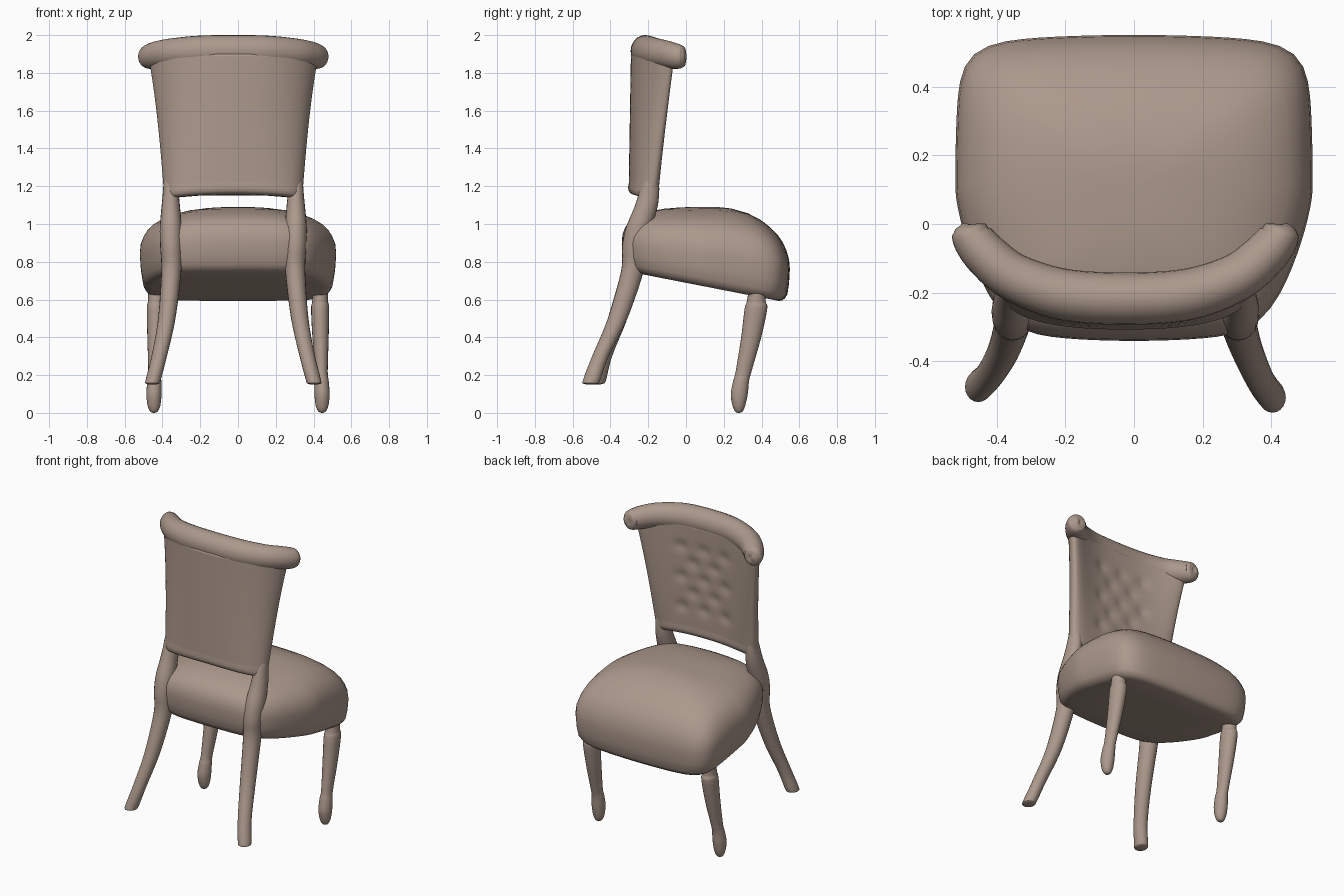
import bpy, bmesh, math
from mathutils import Vector

if "Cube" in bpy.data.objects:
    bpy.data.objects.remove(bpy.data.objects["Cube"])

fabric = bpy.data.materials.new("taupe fabric")
fabric.diffuse_color = (0.41, 0.315, 0.26, 1)
fabric.use_nodes = True
fabric.node_tree.nodes["Principled BSDF"].inputs["Base Color"].default_value = fabric.diffuse_color

BACK_X = -0.025   # the backrest and rear legs sit slightly off centre


def lerp(a, b, t):
    return a + (b - a) * t


def loft(name, rings):
    """Skin a list of equal-length closed rings and cap both ends."""
    bm = bmesh.new()
    vs = [[bm.verts.new(p) for p in r] for r in rings]
    n = len(rings[0])
    for a, b in zip(vs, vs[1:]):
        for i in range(n):
            j = (i + 1) % n
            bm.faces.new((a[i], a[j], b[j], b[i]))
    bm.faces.new(vs[0][::-1])
    bm.faces.new(vs[-1])
    bmesh.ops.recalc_face_normals(bm, faces=bm.faces)
    me = bpy.data.meshes.new(name)
    bm.to_mesh(me)
    bm.free()
    me.materials.append(fabric)
    for p in me.polygons:
        p.use_smooth = True
    ob = bpy.data.objects.new(name, me)
    bpy.context.collection.objects.link(ob)
    return ob


def smooth_path(keys, steps=5):
    """Catmull-Rom interpolation of key tuples."""
    ks = [Vector(k) for k in keys]
    out = []
    for i in range(len(ks) - 1):
        p0, p1, p2, p3 = ks[max(i - 1, 0)], ks[i], ks[i + 1], ks[min(i + 2, len(ks) - 1)]
        for s in range(steps):
            t = s / steps
            out.append(0.5 * (2 * p1 + (p2 - p0) * t + (2 * p0 - 5 * p1 + 4 * p2 - p3) * t * t
                              + (3 * p1 - p0 - 3 * p2 + p3) * t ** 3))
    return out + [ks[-1]]


def leg(name, keys, n=20):
    """Upright turned part; keys are (x, y, z, rx, ry)."""
    rings = []
    for x, y, z, rx, ry in smooth_path(keys):
        rings.append([(x + rx * math.cos(2 * math.pi * i / n),
                       y + ry * math.sin(2 * math.pi * i / n), z) for i in range(n)])
    return loft(name, rings)


# Seat: domed cushion with a sloping underside, narrowing towards the back
def seat_ring(scale, h, n=88):
    ring = []
    for i in range(n):
        a = 2 * math.pi * i / n
        c, s = math.cos(a), math.sin(a)
        r = (abs(c) ** 8 + abs(s) ** 8) ** (-1 / 8)
        taper = 1 - (0.28 * abs(r * s) ** 1.5 if s < 0 else 0.03 * (r * s) ** 2)
        x = 0.52 * r * c * taper * scale
        y = 0.105 + (0.445 - 0.025 * (r * c) ** 2) * r * s * scale
        low = 0.755 - 0.195 * (y + 0.34)
        top = 1.09 - 0.7 * max(0, y - 0.15) ** 2 - 0.12 * x * x
        ring.append((x, y, lerp(low, top, h)))
    return ring


seat_profile = [(0.02, 0), (0.5, 0), (0.87, 0), (0.91, 0.015), (0.945, 0.055), (0.97, 0.11),
                (0.99, 0.26), (1, 0.45), (0.99, 0.58), (0.96, 0.68), (0.92, 0.76), (0.86, 0.83),
                (0.77, 0.89), (0.65, 0.94), (0.5, 0.975), (0.3, 0.995), (0.15, 1), (0.02, 1)]
loft("seat", [seat_ring(s, h) for s, h in seat_profile])

# Backrest: curved, flaring panel with padded, tufted front
tufts = [(x * 0.16 + (0.08 if r % 2 else 0), 1.35 + 0.1 * r)
         for r in range(5) for x in ((-1, 0) if r % 2 else (-1, 0, 1))]


def back_ring(z, thick, n=96):
    t = (z - 1.16) / 0.72
    half = 0.365 + 0.058 * t + 0.025 * t ** 3
    ring = []
    for i in range(n):
        a = 2 * math.pi * i / n
        u = math.cos(a)
        v = math.copysign(max(0, 1 - abs(u) ** 8) ** 0.5, math.sin(a))
        x = half * u
        depth = 0.066 if v < 0 else 0.082 - 0.022 * u * u
        y = lerp(-0.238, -0.226, t) + lerp(0.05, 0.145, t) * abs(u) ** 2.5 + depth * thick * v
        if v > 0:
            for tx, tz in tufts:
                y -= 0.012 * math.exp(-((x - tx) ** 2 + (z - tz) ** 2) / 0.0012)
        ring.append((x + BACK_X, y, z - 0.02 * u * u * (1 - t)))
    return ring


back_levels = [(1.155, 0.1), (1.157, 0.5), (1.163, 0.85), (1.175, 1.0), (1.195, 1.05), (1.215, 1)]
back_levels += [(1.215 + 0.685 * k / 48, 1) for k in range(1, 49)]
loft("backrest", [back_ring(z, t) for z, t in back_levels])

# Top roll: padded tube bent around the top of the backrest, with rounded ends
half_path = [(0, -0.217, 1.916, 0.076), (0.18, -0.205, 1.914, 0.075), (0.32, -0.157, 1.906, 0.07),
             (0.398, -0.097, 1.897, 0.066), (0.442, -0.045, 1.888, 0.06),
             (0.453, -0.015, 1.886, 0.05), (0.456, -0.003, 1.885, 0.03), (0.456, 0, 1.885, 0.005)]
keys = [(-x, y, z, r) for x, y, z, r in half_path[:0:-1]] + half_path
path = smooth_path(keys, 6)
rings = []
for i, p in enumerate(path):
    d = path[min(i + 1, len(path) - 1)] - path[max(i - 1, 0)]
    side = Vector((-d.y, d.x, 0)).normalized()
    ring = []
    for k in range(24):
        a = 2 * math.pi * k / 24
        ring.append(Vector((p.x + BACK_X, p.y, p.z)) + side * p[3] * math.cos(a)
                    + Vector((0, 0, p[3] * 1.11 * math.sin(a))))
    rings.append(ring)
loft("top_roll", rings)

for s, label in ((-1, "left"), (1, "right")):
    # Rear leg: runs from the backrest through the seat and kicks out behind
    foot_y = -0.505 if s > 0 else -0.475
    rear = [(0.335, -0.17, 1.34, 0.012, 0.015), (0.333, -0.185, 1.23, 0.034, 0.042),
            (0.331, -0.198, 1.15, 0.043, 0.055),
            (0.331, -0.215, 1.08, 0.05, 0.062), (0.331, -0.25, 0.98, 0.058, 0.068),
            (0.329, -0.272, 0.88, 0.058, 0.066),
            (0.328, -0.284, 0.75, 0.053, 0.06), (0.352, -0.362, 0.5, 0.046, 0.052),
            (0.392, lerp(-0.375, foot_y, 0.6), 0.3, 0.041, 0.044),
            (0.424, foot_y + 0.006, 0.175, 0.04, 0.046), (0.428, foot_y, 0.155, 0.034, 0.038),
            (0.428, foot_y, 0.15, 0.01, 0.01)]
    leg("rear_leg_" + label, [(s * x + BACK_X, y, z, rx, ry) for x, y, z, rx, ry in rear])
    # Front leg: turned, tapering to a small bulb foot
    front = [(0.435, 0.378, 0.66, 0.04, 0.045), (0.435, 0.372, 0.59, 0.042, 0.05),
             (0.435, 0.37, 0.55, 0.048, 0.06), (0.437, 0.345, 0.4, 0.043, 0.053),
             (0.442, 0.305, 0.22, 0.033, 0.042), (0.443, 0.292, 0.17, 0.037, 0.042),
             (0.445, 0.282, 0.1, 0.04, 0.045), (0.445, 0.28, 0.04, 0.034, 0.034),
             (0.445, 0.28, 0.008, 0.02, 0.02), (0.445, 0.28, 0, 0.004, 0.004)]
    leg("front_leg_" + label, [(s * x, y, z, rx, ry) for x, y, z, rx, ry in front])
